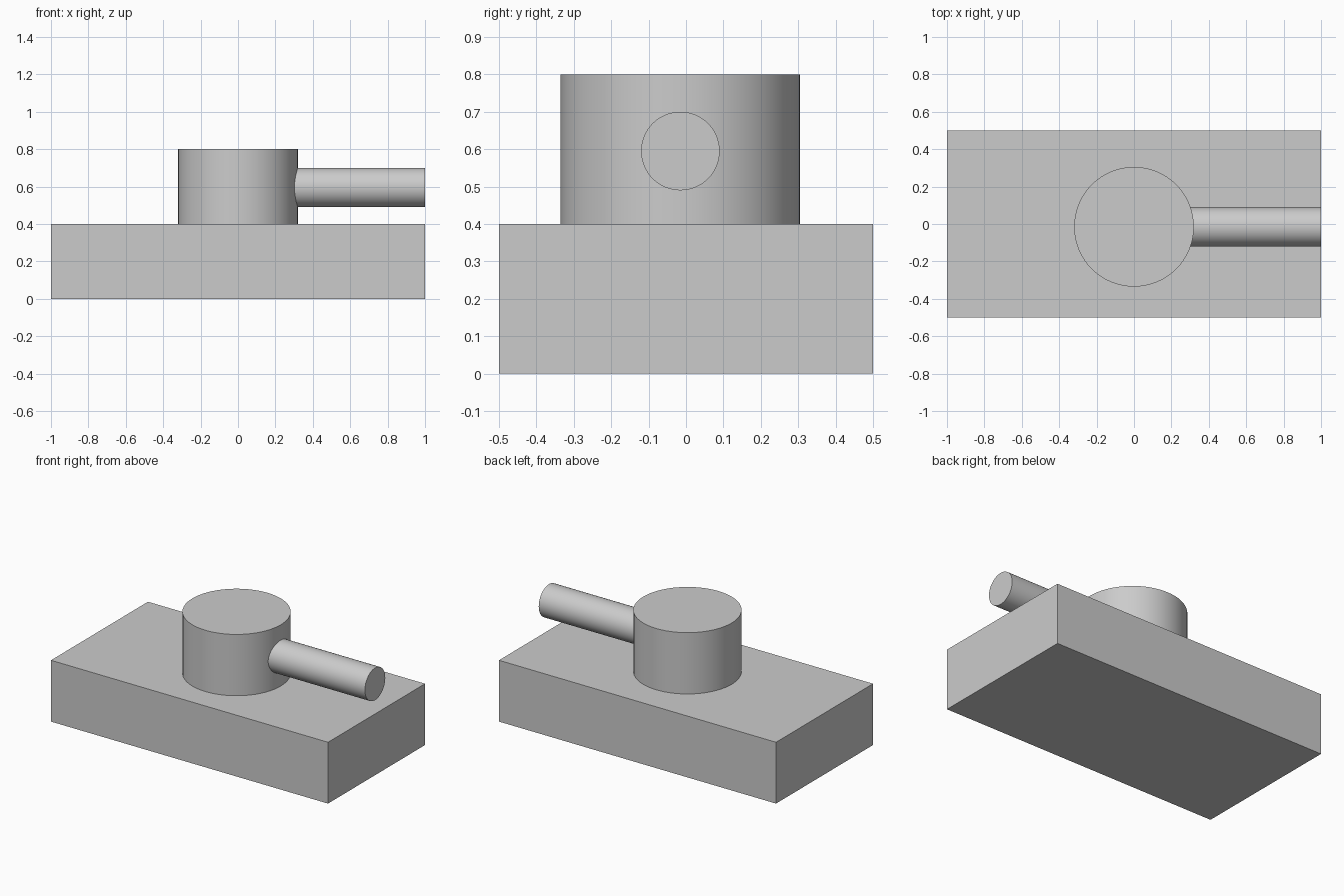
import bpy
import math

# Remove the default cube
if "Cube" in bpy.data.objects:
    bpy.data.objects.remove(bpy.data.objects["Cube"], do_unlink=True)

# Single plain grey
grey = bpy.data.materials.new("plain_grey")
grey.use_nodes = True
colour = (0.6, 0.6, 0.6, 1)
grey.diffuse_color = colour
grey.node_tree.nodes["Principled BSDF"].inputs["Base Color"].default_value = colour


def finish(name):
    obj = bpy.context.object
    obj.name = name
    obj.data.materials.append(grey)
    return obj


def cylinder(name, radius, depth, location, rotation=(0, 0, 0)):
    bpy.ops.mesh.primitive_cylinder_add(
        vertices=64, radius=radius, depth=depth, location=location, rotation=rotation)
    bpy.ops.object.shade_smooth_by_angle(angle=math.radians(30))
    return finish(name)


# Hull block
bpy.ops.mesh.primitive_cube_add(size=1, location=(0, 0, 0.2))
hull = finish("hull")
hull.scale = (2, 1, 0.4)

# Round turret, set slightly toward the front
cylinder("turret", 0.32, 0.4, (0, -0.015, 0.6))

# Barrel pointing along +x, seated inside the turret
cylinder("barrel", 0.105, 0.8, (0.6, -0.015, 0.595), (0, math.pi / 2, 0))
